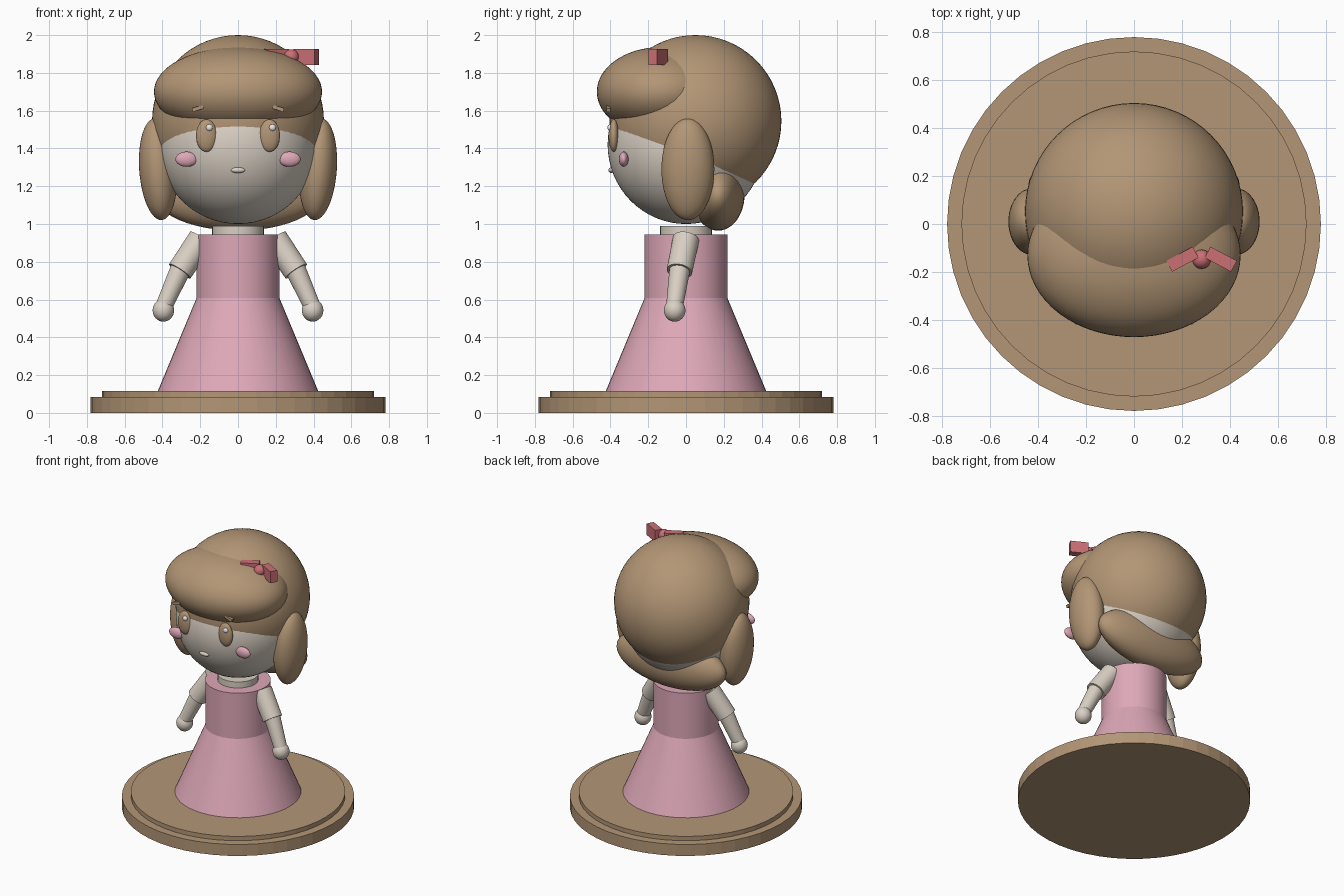
import bpy
import math
from mathutils import Vector

cube = bpy.data.objects.get("Cube")
if cube:
    bpy.data.objects.remove(cube, do_unlink=True)


def material(name, rgb):
    mat = bpy.data.materials.new(name)
    mat.use_nodes = True
    mat.diffuse_color = (*rgb, 1)
    mat.node_tree.nodes["Principled BSDF"].inputs["Base Color"].default_value = (*rgb, 1)
    return mat


BROWN = material("warm_brown", (0.45, 0.305, 0.18))
SKIN = material("pale_skin", (0.70, 0.63, 0.55))
PINK = material("soft_pink", (0.73, 0.39, 0.48))
RED = material("coral_red", (0.60, 0.16, 0.175))
WHITE = material("eye_white", (0.8, 0.8, 0.8))


def finish(name, mat, smooth=True):
    obj = bpy.context.object
    obj.name = name
    obj.data.name = name
    obj.data.materials.append(mat)
    if smooth:
        bpy.ops.object.shade_smooth_by_angle(angle=math.radians(35))
    return obj


def ellipsoid(name, mat, centre, radii, tilt=0, segments=48):
    """Smooth ball stretched to the radii, tilted about y in degrees."""
    bpy.ops.mesh.primitive_uv_sphere_add(segments=segments, ring_count=segments // 2,
                                         radius=1, location=centre,
                                         rotation=(0, math.radians(tilt), 0))
    bpy.context.object.scale = radii
    return finish(name, mat)


def limb(name, mat, start, end, r1, r2, sides=32, smooth=True):
    """Tapered cylinder between two points."""
    a, b = Vector(start), Vector(end)
    bpy.ops.mesh.primitive_cone_add(vertices=sides, radius1=r1, radius2=r2,
                                    depth=(b - a).length, location=(a + b) / 2)
    bpy.context.object.rotation_euler = (b - a).to_track_quat("Z", "Y").to_euler()
    return finish(name, mat, smooth)


def box(name, mat, centre, size, rotation):
    bpy.ops.mesh.primitive_cube_add(size=1, location=centre,
                                    rotation=[math.radians(r) for r in rotation])
    bpy.context.object.scale = size
    return finish(name, mat, False)


# Stand
limb("stand_base", BROWN, (0, 0, 0), (0, 0, 0.085), 0.78, 0.78, 48, False)
limb("stand_top", BROWN, (0, 0, 0.08), (0, 0, 0.117), 0.72, 0.72, 48, False)

# Dress and neck
limb("skirt", PINK, (0, 0, 0.115), (0, 0, 0.607), 0.425, 0.22, 48)
limb("bodice", PINK, (0, 0, 0.605), (0, 0, 0.945), 0.22, 0.22, 48)
limb("neck", SKIN, (0, 0, 0.9), (0, 0, 0.99), 0.137, 0.137)

# Head and hair
ellipsoid("head", SKIN, (0, 0, 1.42), (0.42, 0.415, 0.42), segments=64)
ellipsoid("hair_cap", BROWN, (0, 0.05, 1.545), (0.455, 0.455, 0.455), segments=64)
ellipsoid("fringe", BROWN, (0, -0.13, 1.70), (0.445, 0.342, 0.237), segments=64)
ellipsoid("hair_nape", BROWN, (0, 0.17, 1.155), (0.44, 0.14, 0.19))

# Mouth
ellipsoid("mouth", SKIN, (0, -0.395, 1.285), (0.038, 0.016, 0.015), segments=24)

# Paired parts
for side, s in (("left", 1), ("right", -1)):
    ellipsoid(f"{side}_side_lock", BROWN, (0.423 * s, 0.01, 1.29), (0.1, 0.14, 0.27), 4 * s)
    ellipsoid(f"{side}_eye", BROWN, (0.167 * s, -0.382, 1.468), (0.055, 0.028, 0.086), segments=32)
    ellipsoid(f"{side}_eye_glint", WHITE, (0.167 * s + 0.015, -0.402, 1.51),
              (0.018, 0.014, 0.018), segments=16)
    ellipsoid(f"{side}_cheek", PINK, (0.273 * s, -0.33, 1.343), (0.058, 0.025, 0.04), segments=32)
    box(f"{side}_brow", BROWN, (0.213 * s, -0.41, 1.612), (0.06, 0.02, 0.02), (0, 18 * s, 0))

    elbow = (0.308 * s, -0.035, 0.75)
    wrist = (0.39 * s, -0.06, 0.57)
    limb(f"{side}_upper_arm", SKIN, (0.195 * s, 0, 0.92), elbow, 0.07, 0.068)
    limb(f"{side}_forearm", SKIN, (0.295 * s, -0.03, 0.78), wrist, 0.056, 0.045)
    ellipsoid(f"{side}_hand", SKIN, (0.395 * s, -0.06, 0.543), (0.057, 0.057, 0.06), segments=32)

    # Hair bow loop
    box(f"{side}_bow_loop", RED, (0.282 + 0.08 * s, -0.147, 1.885), (0.125, 0.052, 0.085),
        (0, 0, -28 * s))

ellipsoid("bow_knot", RED, (0.282, -0.147, 1.885), (0.04, 0.04, 0.04), segments=24)
